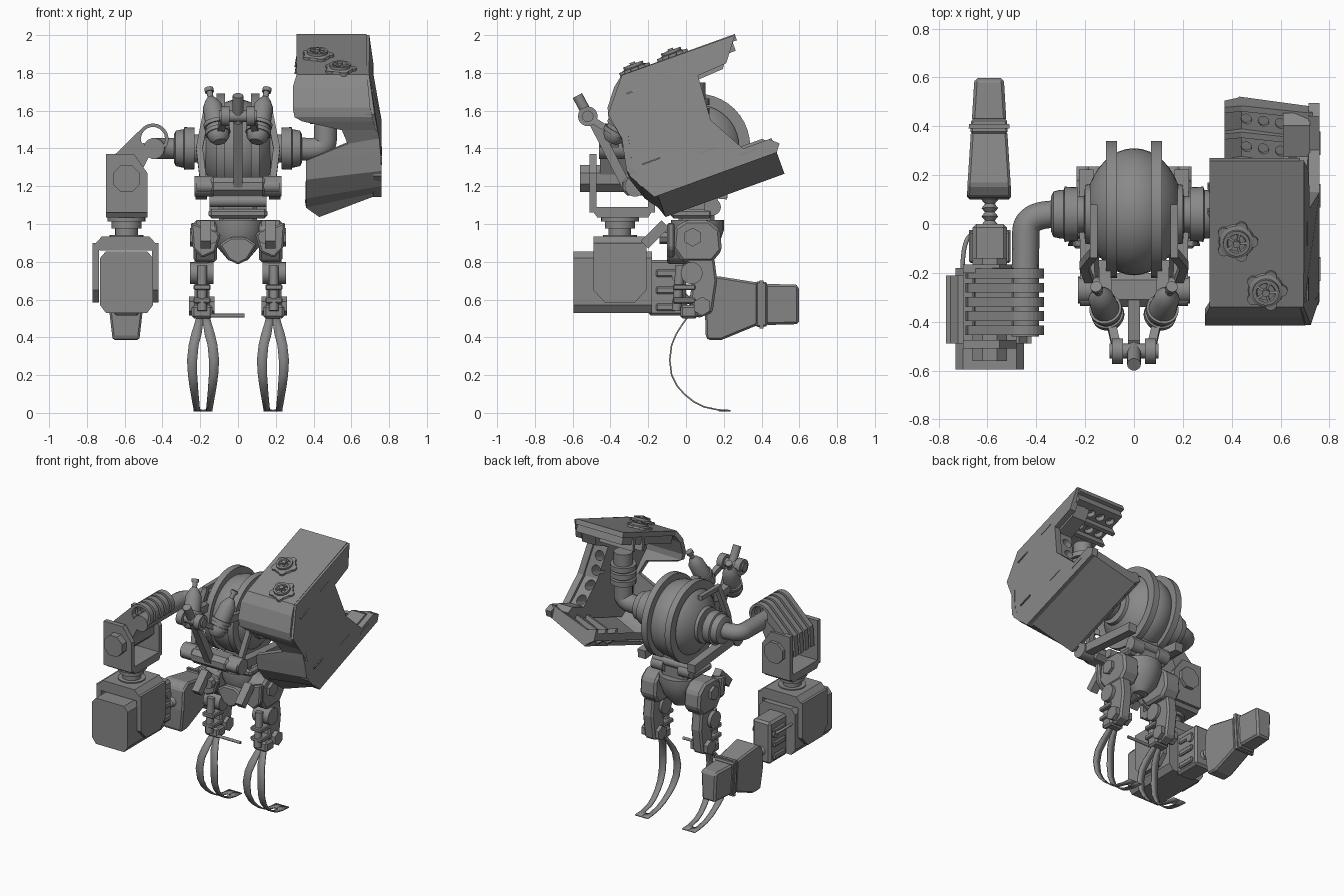
import bpy, bmesh, math
from mathutils import Vector
cube = bpy.data.objects.get("Cube")
if cube:
    bpy.data.objects.remove(cube, do_unlink=True)
steel = bpy.data.materials.new("steel_grey")
steel.use_nodes = True
steel.diffuse_color = (.25, .25, .25, 1)
steel.node_tree.nodes["Principled BSDF"].inputs["Base Color"].default_value = steel.diffuse_color

def link_object(name, data):
    data.materials.append(steel)
    obj = bpy.data.objects.new(name, data)
    bpy.context.scene.collection.objects.link(obj)
    return obj

def finish(name, bm, smooth=False, recalc=True):
    if recalc:
        bmesh.ops.recalc_face_normals(bm, faces=bm.faces)
    mesh = bpy.data.meshes.new(name)
    bm.to_mesh(mesh)
    bm.free()
    if smooth:
        mesh.polygons.foreach_set("use_smooth", [True] * len(mesh.polygons))
        mesh.set_sharp_from_angle(angle=math.radians(35))
    return link_object(name, mesh)

def lathe_into(bm, start, end, profile, sides, turn=0):
    """Revolve (fraction along axis, radius) points about the start-end axis."""
    start, end = Vector(start), Vector(end)
    axis = (end - start).normalized()
    ref = Vector((1, 0, 0)) if abs(axis.x) < .8 else Vector((0, 0, 1))
    u = (ref - axis * ref.dot(axis)).normalized()
    v = axis.cross(u)
    angles = [(i + turn) * math.tau / sides for i in range(sides)]
    rings = [[bm.verts.new(start.lerp(end, f) + r * (u * math.cos(a) + v * math.sin(a))) for a in angles]
             for f, r in profile]
    for low, high in zip(rings, rings[1:]):
        for i in range(sides):
            bm.faces.new((low[i - 1], low[i], high[i], high[i - 1]))
    bmesh.ops.remove_doubles(bm, verts=sum(rings, []), dist=.0003)

def lathe(name, start, end, profile, sides=24, turn=0, smooth=True):
    bm = bmesh.new()
    lathe_into(bm, start, end, profile, sides, turn)
    return finish(name, bm, smooth)

def rod(name, start, end, r, sides=20, turn=0):
    return lathe(name, start, end, [(0, 0), (0, r), (1, r), (1, 0)], sides, turn, sides > 8)

def bar(name, start, end, width):
    return rod(name, start, end, width * .707, 4, .5)

def prism(name, outline, place, low, high, bevel=0):
    """Extrude a flat outline; place(a, b, depth) maps it into space."""
    bm = bmesh.new()
    ends = [[bm.verts.new(place(a, b, d)) for a, b in outline] for d in (low, high)]
    for ring in ends:
        bm.faces.new(ring)
    for i in range(len(outline)):
        bm.faces.new((ends[0][i - 1], ends[0][i], ends[1][i], ends[1][i - 1]))
    obj = finish(name, bm)
    if bevel:
        mod = obj.modifiers.new("chamfer", "BEVEL")
        mod.width, mod.segments = bevel, 1
    return obj

def box(name, lo, hi, bevel=0):
    (a, c, e), (b, d, f) = lo, hi
    prism(name, [(a, c), (b, c), (b, d), (a, d)], lambda x, y, z: (x, y, z), e, f, bevel)

def side(y, z, x):
    return (x, y, z)

def front(x, z, y):
    return (x, y, z)

def tube(name, points, radius):
    curve = bpy.data.curves.new(name, "CURVE")
    curve.dimensions, curve.bevel_depth, curve.bevel_resolution, curve.use_fill_caps = "3D", radius, 5, True
    spline = curve.splines.new("NURBS")
    spline.points.add(len(points) - 1)
    for point, co in zip(spline.points, points):
        point.co = (*co, 1)
    spline.use_endpoint_u, spline.order_u, spline.resolution_u = True, 3, 8
    link_object(name, curve)

def drill(obj, holes):
    bm = bmesh.new()
    for start, end, r in holes:
        lathe_into(bm, start, end, [(0, 0), (0, r), (1, r), (1, 0)], 12)
    cutter = finish(obj.name + "_cutter", bm)
    cutter.hide_render = True
    cutter.hide_set(True)
    mod = obj.modifiers.new("holes", "BOOLEAN")
    mod.object, mod.operation, mod.solver = cutter, "DIFFERENCE", "EXACT"

# Torso: ball hull, hoops, shoulder drums, cage and canisters
arc = [i * math.pi / 20 for i in range(21)]
lathe("hull_ball", (-.2, .05, 1.4), (.2, .05, 1.4), [((1 - math.cos(a)) / 2, .26 * math.sin(a)) for a in arc], 40)
for m in (-1, 1):
    lathe("hull_hoop", (m * .07, .06, 1.41), (m * .115, .06, 1.41), [(0, .22), (0, .28), (1, .28), (1, .22), (0, .22)], 40)
    lathe("shoulder_drum", (m * .14, .04, 1.4), (m * .34, .04, 1.4), [(0, 0), (0, .13), (.3, .12), (.32, .075),
          (.45, .075), (.45, .11), (.72, .113), (.74, .1), (.8, .1), (.95, .093), (1, .07), (1, 0)], 32)
    bar("cage_rail", (m * .165, -.12, 1.6), (m * .205, -.17, 1.4), .035)
    bar("cage_rail", (m * .205, -.17, 1.4), (m * .18, -.24, 1.2), .035)
    bar("cage_top", (m * .165, -.14, 1.6), (m * .165, .08, 1.6), .03)
    bar("lower_arm", (m * .195, .22, 1.16), (m * .19, -.26, 1.2), .06)
    rod("frame_knuckle", (m * .13, -.27, 1.2), (m * .23, -.27, 1.2), .055)
    rod("rear_knuckle", (m * .15, .14, 1.09), (m * .06, .14, 1.09), .045)
    top, low = Vector((m * .145, -.28, 1.67)), Vector((m * .095, -.4, 1.43))
    lathe("canister", low, top, [(0, 0), (.02, .035), (.1, .055), (.2, .06), (.8, .052), (.95, .03),
                                 (1, .016), (1.12, .016), (1.12, .024), (1.2, .024), (1.2, 0)])
    for f in (.2, .36):
        lathe("canister_strap", low.lerp(top, f), low.lerp(top, f + .08), [(0, .05), (0, .067), (1, .067), (1, .05), (0, .05)])
    bar("canister_mount", low.lerp(top, .4), (m * .12, -.15, 1.5), .05)
    rod("boom_wheel", (m * .045, -.52, 1.57), (m * .09, -.52, 1.57), .052)
    bar("boom_brace", (m * .07, -.51, 1.56), (m * .1, -.38, 1.48), .035)
box("front_beam", (-.16, -.34, 1.15), (.16, -.2, 1.25), .03)
rod("beam_axle", (-.22, -.3, 1.2), (.22, -.3, 1.2), .035)
bar("boom_lower", (0, -.31, 1.19), (0, -.5, 1.56), .05)
rod("boom_pin", (-.1, -.52, 1.57), (.1, -.52, 1.57), .03)
rod("boom_tip", (0, -.5, 1.54), (0, -.575, 1.68), .028)
# Waist and pelvis
box("waist_column", (-.1, -.04, .95), (.1, .15, 1.2), .02)
box("waist_plate", (-.155, -.08, 1.03), (.155, .14, 1.08), .015)
for y in (-.08, .14):
    rod("waist_roller", (-.15, y, 1.12), (.15, y, 1.12), .03)
lathe("pelvis_bowl", (0, .06, .8), (0, .06, 1.02), [(0, 0), (.03, .05), (.35, .11), (.75, .14), (1, .14), (1, 0)])
prism("pelvis_keel", [(-.1, .89), (-.05, .81), (0, .785), (.05, .81), (.1, .89), (.04, .93), (-.04, .93)], front, -.1, .06, .01)
# Legs with sprung, slit blade feet
blade = [(.02, .53, 0, .03), (-.02, .475, 0, .045), (-.055, .42, .008, .062), (-.08, .36, .024, .076),
         (-.09, .28, .031, .085), (-.08, .2, .031, .08), (-.05, .14, .027, .072), (-.01, .095, .024, .064),
         (.04, .055, .02, .057), (.095, .028, .018, .052), (.17, .012, .016, .05)]
for m in (-1, 1):
    prism("hip_pod", [(-.07, .87), (-.02, .8), (.14, .8), (.19, .86), (.18, .97), (.12, 1.02), (0, 1.02), (-.06, .98)],
          side, m * .11, m * .235, .015)
    rod("hip_bolt", (m * .23, .035, .93), (m * .255, .035, .93), .05, 6)
    prism("hip_guard", [(.09, .95), (.14, .97), (.25, 1.01), (.24, .87), (.19, .82), (.12, .85)],
          lambda x, z, y: (m * x, y, z), -.1, -.06, .01)
    bar("hip_bracket", (m * .17, -.22, .89), (m * .17, -.11, 1), .055)
    rod("hip_knob", (m * .14, -.14, .93), (m * .14, -.06, .93), .035, 8)
    prism("thigh", [(.0, .82), (.15, .82), (.165, .7), (.14, .53), (.06, .5), (.02, .58), (.03, .7)], side, m * .15, m * .23, .012)
    rod("thigh_joint", (m * .13, .03, .74), (m * .255, .03, .74), .058)
    rod("thigh_piston", (m * .19, -.03, .78), (m * .19, -.05, .54), .025)
    for z in (.58, .65):
        box("shin_clamp", (m * .19 - .045, -.07, z), (m * .19 + .045, .05, z + .03), .006)
    rod("knee_bolt", (m * .125, .085, .565), (m * .26, .085, .565), .05, 6)
    box("ankle", (m * .19 - .055, -.03, .5), (m * .19 + .055, .06, .57), .012)
    bm = bmesh.new()
    for flip in (-1, 1):
        rows = [[bm.verts.new((m * .185 + flip * x, y, z)) for x in (a, b)] for y, z, a, b in blade]
        toe = [bm.verts.new((m * .185 + flip * x, y, .008)) for x, y in ((0, .175), (0, .235), (.05, .235))]
        for p, q in zip(rows, rows[1:]):
            bm.faces.new((p[0], p[1], q[1], q[0]))
        bm.faces.new((*rows[-1], toe[2], toe[1], toe[0]))
    finish("blade_foot", bm, True).modifiers.new("thickness", "SOLIDIFY").thickness = .008
rod("ankle_rod", (-.2, -.02, .515), (.035, -.02, .515), .01)
# Right arm: pipe, arched links, bracket
def arch(r, first, last):
    angles = [math.radians(first + (last - first) * i / 12) for i in range(13)]
    return [(-.45 + r * math.cos(a), 1.45 + r * math.sin(a)) for a in angles]
tube("right_arm_pipe", [(-.32, .04, 1.4), (-.44, .04, 1.4), (-.445, -.1, 1.4), (-.445, -.46, 1.4)], .056)
link = arch(.082, -35, 135) + [(-.68, 1.34), (-.69, 1.2), (-.55, 1.2), (-.47, 1.36)] + arch(.064, 190, -35)
for i in range(5):
    prism("arm_link", link, front, -.455 + i * .058, -.415 + i * .058)
prism("arm_link_core", [(-.5, 1.43), (-.45, 1.4), (-.54, 1.22), (-.66, 1.22), (-.65, 1.32)], front, -.45, -.18)
for y in (-.51, -.2):
    prism("bracket_cheek", [(-.7, 1.06), (-.48, 1.06), (-.48, 1.27), (-.55, 1.37), (-.7, 1.37)], front, y, y + .035)
prism("bracket_base", [(-.51, 1.09), (-.47, 1.035), (-.2, 1.035), (-.165, 1.09)], side, -.7, -.48)
rod("elbow_bolt", (-.59, -.56, 1.24), (-.59, -.14, 1.24), .077, 8, .5)
lathe("wrist_neck", (-.59, -.35, .9), (-.59, -.35, 1.04),
      [(0, 0), (0, .09), (.3, .09), (.3, .06), (.55, .06), (.55, .08), (.8, .08), (.8, .1), (1, .1), (1, 0)])
# Forearm housing, yoke and tapered fist
prism("forearm_housing", [(-.73, .57), (-.7, .53), (-.48, .53), (-.45, .57), (-.45, .82), (-.48, .855), (-.7, .855), (-.73, .82)],
      front, -.595, -.18)
prism("yoke_top", [(-.77, .88), (-.72, .935), (-.47, .935), (-.42, .88), (-.45, .86), (-.73, .86)], front, -.49, -.21)
for x in (-.77, -.455):
    prism("yoke_cheek", [(-.49, .9), (-.49, .65), (-.43, .585), (-.27, .585), (-.21, .65), (-.21, .9)], side, x, x + .035)
box("forearm_mid", (-.66, -.2, .515), (-.52, 0, .81), .015)
for z in (.54, .63, .72):
    box("mid_rib", (-.675, -.16, z), (-.505, -.03, z + .04), .008)
rod("mid_pin", (-.675, -.05, .72), (-.505, -.05, .72), .025)
tube("forearm_cable", [(-.7, -.25, .75), (-.71, -.06, .75), (-.66, -.04, .72)], .009)
ridges = [(0, 0)] + [(i / 10, .034 if i % 2 else .02) for i in range(11)] + [(1, 0)]
lathe("wrist_screw", (-.59, -.02, .6), (-.59, .15, .59), ridges, 16)
def taper(y, z, x):
    return (-.593 + x * (1.05 - .75 * max(0, y - .14) - 1.4 * max(0, .55 - z)), y, z)
prism("fist", [(.105, .4), (.12, .385), (.185, .385), (.38, .465), (.38, .69), (.16, .725), (.11, .69), (.1, .55)],
      taper, -.086, .086, .015)
prism("fist_collar", [(.37, .455), (.43, .457), (.43, .693), (.37, .697)], taper, -.088, .088, .008)
prism("fist_collar_rim", [(.39, .448), (.41, .448), (.41, .702), (.39, .702)], taper, -.097, .097)
prism("fist_muzzle", [(.42, .465), (.597, .47), (.597, .67), (.58, .68), (.42, .682)], taper, -.085, .085, .012)
# Left arm: pipe and shield, set in a frame tilted about x
def tilt(x, s, t):
    return Vector((x, -.127 + s * .94 - t * .342, 1.03 + s * .342 + t * .94))
def across(x, t, s):
    return tilt(x, s, t)
def flare(s, t, x):
    return tilt(x - max(0, t - .4) * .17, s, t)
tube("left_arm_pipe", [(.32, .04, 1.4), (.46, .04, 1.38), (.465, .04, 1.5), (.465, .04, 1.75)], .062)
for z in (1.53, 1.58, 1.63):
    rod("pipe_collar", (.465, .04, z), (.465, .04, z + .035), .085)
# Wrap rows: along, height inside, height outside, inner x, outer x
wrap = [(.695, .785, .785, .31, .68), (.06, .787, .787, .31, .68), (.0, .74, .74, .29, .69), (-.07, .65, .65, .29, .7),
        (-.084, .6, .6, .3, .71), (-.08, .575, .575, .34, .715), (-.065, .52, .52, .55, .73), (-.055, .44, .47, .58, .745),
        (-.07, .35, .4, .36, .755), (-.09, .25, .3, .36, .76), (-.05, .13, .2, .36, .76), (.0, .06, .15, .36, .755),
        (.02, .0, .12, .43, .73), (.69, .0, .12, .43, .73)]
bm = bmesh.new()
rows = [(bm.verts.new(tilt(a, s, p)), bm.verts.new(tilt(b, s, q))) for s, p, q, a, b in wrap]
for p, q in zip(rows, rows[1:]):
    bm.faces.new((p[0], q[0], q[1], p[1]))
mod = finish("shield_wrap", bm, recalc=False).modifiers.new("thickness", "SOLIDIFY")
mod.thickness, mod.offset = .035, -1
wall = [(.695, .78), (.06, .785), (-.08, .616), (-.05, .435), (-.085, .27), (.0, .12), (.69, .12),
        (.72, .16), (.675, .2), (.53, .2), (.42, .4), (.437, .645), (.6, .655)]
prism("shield_wall", wall, flare, .715, .76)
liner = prism("shield_liner", [(s * .92 + .02, t * .92 + .03) for s, t in wall], flare, .61, .72)
drill(liner, [(tilt(.65 - i * .008, .25, .25 + .1 * i), tilt(.65 - i * .008, .6, .25 + .1 * i), .034) for i in range(4)])
lip = prism("shield_lower_liner", [(.37, .05), (.44, .03), (.73, .14), (.73, .18), (.44, .07), (.37, .1)], across, .08, .69)
drill(lip, [(tilt(x, s, .05 + (x - .44) * .4), tilt(x, s, .3), .022) for x in (.46, .53, .6, .67) for s in (.5, .62)])
for s in (.43, .55, .665):
    prism("shield_lower_rail", [(.37, .05), (.43, .01), (.73, .12), (.73, .2), (.44, .11), (.37, .13)], across, s, s + .025)
roof = prism("shield_roof_liner", [(.32, .7), (.68, .7), (.68, .755), (.32, .755)], across, .08, .67)
drill(roof, [(tilt(x, s, .6), tilt(x, s, .735), .03) for x in (.37, .45, .53, .61) for s in (.48, .6)])
for s in (.42, .53):
    prism("shield_roof_rail", [(.3, .66), (.68, .66), (.68, .78), (.32, .78)], across, s, s + .025)
for s, t in ((.05, .68), (.3, .7), (.0, .3), (.3, .25), (.5, .17)):
    prism("wall_slot", [(s, t), (s + .1, t), (s + .1, t + .008), (s, t + .008)], flare, .755, .763)
# Petal hatches on the roof
for x, s in ((.42, .347), (.54, .134)):
    lathe("hatch", tilt(x, s, .78), tilt(x, s, .83),
          [(0, 0), (0, .075), (.4, .07), (.5, .055), (.8, .055), (.8, .04), (.6, .036), (.6, .015), (1, .015), (1, 0)])
    for i in range(5):
        dx, ds = math.cos(i * math.tau / 5), math.sin(i * math.tau / 5)
        rod("hatch_petal", tilt(x + .064 * dx, s + .064 * ds, .78), tilt(x + .064 * dx, s + .064 * ds, .8), .024)
        bar("hatch_spoke", tilt(x, s, .815), tilt(x + .045 * dx, s + .045 * ds, .815), .01)
